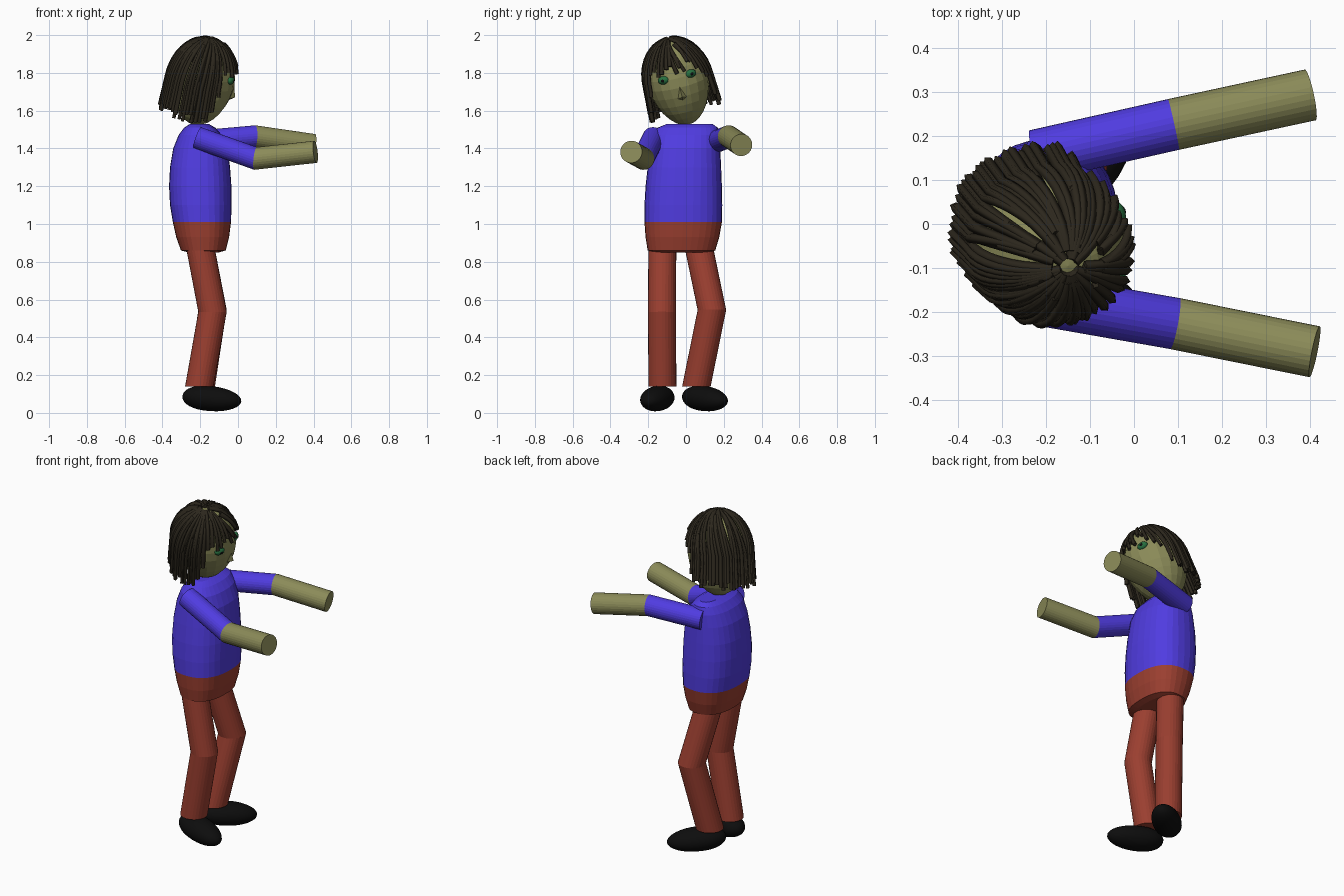
import bpy, bmesh, math, random
from mathutils import Vector, Matrix

if "Cube" in bpy.data.objects:
    bpy.data.objects.remove(bpy.data.objects["Cube"])

random.seed(4)


def material(name, rgb):
    m = bpy.data.materials.new(name)
    m.diffuse_color = (*rgb, 1)
    m.use_nodes = True
    m.node_tree.nodes["Principled BSDF"].inputs["Base Color"].default_value = m.diffuse_color
    return m


SKIN = material("skin", (0.26, 0.26, 0.10))
BLUE = material("shirt blue", (0.08, 0.045, 0.75))
RED = material("trouser red", (0.33, 0.05, 0.03))
BLACK = material("shoe black", (0.004, 0.004, 0.004))
HAIR = material("hair brown", (0.025, 0.02, 0.012))
GREEN = material("iris green", (0.02, 0.16, 0.05))


def add(name, bm, mat, smooth=False):
    bmesh.ops.recalc_face_normals(bm, faces=bm.faces)
    me = bpy.data.meshes.new(name)
    bm.to_mesh(me)
    bm.free()
    me.materials.append(mat)
    ob = bpy.data.objects.new(name, me)
    bpy.context.collection.objects.link(ob)
    if smooth:
        me.polygons.foreach_set("use_smooth", [True] * len(me.polygons))
    return ob


def loft(name, rings, mat):
    """Skin a list of closed point rings and cap both ends."""
    bm = bmesh.new()
    vs = [[bm.verts.new(p) for p in r] for r in rings]
    n = len(vs[0])
    for a, b in zip(vs, vs[1:]):
        for i in range(n):
            bm.faces.new((a[i], a[(i + 1) % n], b[(i + 1) % n], b[i]))
    bm.faces.new(vs[0])
    bm.faces.new(vs[-1])
    return add(name, bm, mat)


def sphere(name, mat, place, shape=None, smooth=False, u=24, v=16):
    bm = bmesh.new()
    bmesh.ops.create_uvsphere(bm, u_segments=u, v_segments=v, radius=1)
    for vert in bm.verts:
        if shape:
            vert.co = shape(vert.co)
        vert.co = place @ vert.co
    return add(name, bm, mat, smooth)


def limb(names, pts, radius, mats, end_normal=None, n=28):
    """Two straight tubes with a mitred joint."""
    a, b, c = map(Vector, pts)
    d1, d2 = (b - a).normalized(), (c - b).normalized()

    def ring(p, d, normal):
        u = d.cross(Vector((0.02, 0.3, 1)) if abs(d.z) < 0.7 else Vector((0, 1, 0))).normalized()
        w = d.cross(u)
        out = []
        for i in range(n):
            t = 2 * math.pi * i / n
            o = (u * math.cos(t) + w * math.sin(t)) * radius
            out.append(p + o - d * (o.dot(normal) / d.dot(normal)))
        return out

    mid = (d1 + d2).normalized()
    loft(names[0], [ring(a, d1, d1), ring(b, d1, mid)], mats[0])
    loft(names[1], [ring(b, d2, mid), ring(c, d2, end_normal or d2)], mats[1])


# torso and hips: superellipse sections (z, x min, x max, y min, y max)
def section(z, x0, x1, y0, y1, n=32, e=0.84):
    out = []
    for i in range(n):
        t = 2 * math.pi * i / n
        c, s = math.cos(t), math.sin(t)
        out.append(((x0 + x1) / 2 + (x1 - x0) / 2 * math.copysign(abs(c) ** e, c),
                    (y0 + y1) / 2 + (y1 - y0) / 2 * math.copysign(abs(s) ** e, s), z))
    return out


SHIRT = [(1.01, -.345, -.037, -.220, .190), (1.10, -.360, -.034, -.220, .192),
         (1.20, -.365, -.035, -.214, .190), (1.30, -.360, -.042, -.203, .186),
         (1.40, -.343, -.056, -.190, .181), (1.47, -.315, -.085, -.178, .178),
         (1.51, -.285, -.120, -.150, .168), (1.53, -.255, -.155, -.100, .140)]
HIPS = [(0.85, -.265, -.10, -.17, .125), (0.86, -.302, -.065, -.203, .155),
        (0.93, -.327, -.047, -.214, .176), (1.01, -.345, -.037, -.220, .190)]
loft("shirt", [section(*r) for r in SHIRT], BLUE)
loft("hips", [section(*r) for r in HIPS], RED)

# arms
limb(("left_sleeve", "left_forearm"),
     [(-.225, .155, 1.435), (.09, .226, 1.463), (.40, .293, 1.418)], .059, (BLUE, SKIN))
limb(("right_sleeve", "right_forearm"),
     [(-.215, -.172, 1.457), (.093, -.226, 1.347), (.41, -.290, 1.382)], .059, (BLUE, SKIN))

# legs
UP = Vector((0, 0, 1))
limb(("right_thigh", "right_shin"),
     [(-.21, -.125, .93), (-.135, -.127, .535), (-.205, -.125, .14)], .074, (RED, RED), UP)
limb(("left_thigh", "left_shin"),
     [(-.21, .057, .93), (-.135, .137, .545), (-.197, .055, .14)], .074, (RED, RED), UP)


# shoes: rounded, slightly thinner toward the toe
def shoe_shape(co):
    k = 1 - 0.10 * co.x
    return Vector((math.copysign(abs(co.x) ** 0.9, co.x) * .163,
                   co.y * .078 * k, co.z * .066 * k))


for name, x, y, turn in (("right_shoe", -.138, -.155, -18), ("left_shoe", -.142, .103, 40)):
    place = (Matrix.Translation((x, y, .075)) @ Matrix.Rotation(math.radians(turn), 4, 'Z')
             @ Matrix.Rotation(math.radians(5), 4, 'Y'))
    sphere(name, BLACK, place, shoe_shape, True)

# head, tilted to one side and forward
HEAD = (Matrix.Translation((-.19, -.04, 1.75)) @ Matrix.Rotation(math.radians(14), 4, 'X')
        @ Matrix.Rotation(math.radians(10), 4, 'Y'))


def head_shape(co):
    k = 1 + 0.12 * min(co.z, 0)
    return Vector((co.x * .172 * k, co.y * .164 * k, co.z * .232))


sphere("head", SKIN, HEAD, head_shape, False, 20, 14)

# nose: a narrow wedge down the face
bm = bmesh.new()
top, tip = bm.verts.new((.158, 0, .06)), bm.verts.new((.186, 0, -.05))
l, r, under = (bm.verts.new(p) for p in ((.15, .03, -.06), (.15, -.03, -.06), (.15, 0, -.075)))
for f in ((top, l, tip), (top, tip, r), (l, under, tip), (under, r, tip), (top, r, under, l)):
    bm.faces.new(f)
bm.transform(HEAD)
add("nose", bm, SKIN)

# eyes
for side, label in ((1, "left"), (-1, "right")):
    place = (HEAD @ Matrix.Translation((.143, side * .074, .055))
             @ Matrix.Rotation(side * math.radians(20), 4, 'Z'))
    sphere(label + "_eye", GREEN, place @ Matrix.Diagonal((.02, .031, .022, 1)), None, True, 16, 10)
    sphere(label + "_pupil", BLACK,
           place @ Matrix.Translation((.014, 0, 0)) @ Matrix.Diagonal((.008, .012, .010, 1)),
           None, True, 12, 8)

# hair: square strands spreading from the crown, short over the face
cu = bpy.data.curves.new("hair", 'CURVE')
cu.dimensions = '3D'
cu.bevel_depth = .0115
cu.bevel_resolution = 0
cu.use_fill_caps = True
cu.materials.append(HAIR)
COUNT = 84
for i in range(COUNT):
    phi = 2 * math.pi * (i + random.uniform(-.4, .4)) / COUNT - math.pi
    face = abs(phi)
    if face < 1.15 and i % 2:
        continue
    blend = min(max((face - 0.85) / 0.5, 0), 1)
    end_z = .10 * (1 - blend) - .155 * blend + random.uniform(-.03, .03)
    start = random.choice((.1, .2, .45))
    swirl = random.uniform(.05, .35) * (1 if phi > 0 else -.4)
    lift = random.uniform(1.03, 1.10)
    theta_end = math.acos(max(end_z, 0) / .245)
    pts = []
    for k in range(9):
        th = start + (theta_end - start) * k / 8
        a = phi - swirl * (1 - k / 8)
        pts.append(Vector((.176 * lift * math.sin(th) * math.cos(a),
                           .168 * lift * math.sin(th) * math.sin(a),
                           .236 * math.cos(th) + .06 * (lift - 1))))
    if end_z < 0:
        # hanging end
        for k in (1, 2, 3):
            p = pts[8] * (1 + .015 * k)
            pts.append(Vector((p.x, p.y, end_z * k / 3)))
    sp = cu.splines.new('POLY')
    sp.points.add(len(pts) - 1)
    for q, p in zip(sp.points, pts):
        q.co = (*(HEAD @ p), 1)
bpy.context.collection.objects.link(bpy.data.objects.new("hair", cu))
